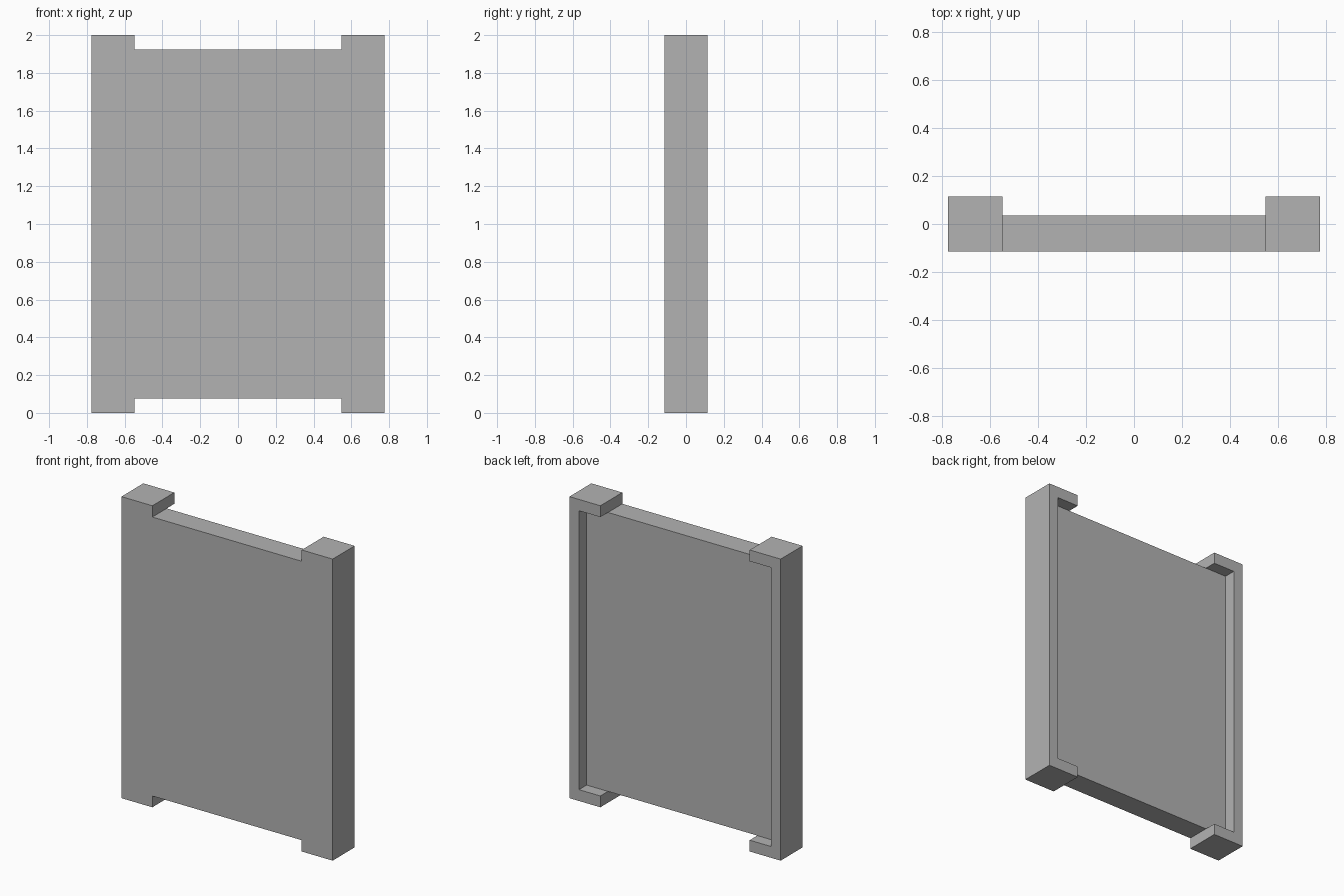
import bpy
import bmesh

cube = bpy.data.objects.get("Cube")
if cube:
    bpy.data.objects.remove(cube, do_unlink=True)

# Main dimensions
HALF_W, HEIGHT = 0.775, 2.0
FRONT, PANEL_BACK, BACK = -0.115, 0.035, 0.115
NOTCH_W, LIP = 0.548, 0.075
WALL = 0.07

grey = bpy.data.materials.new("plain_grey")
grey.use_nodes = True
colour = (0.45, 0.45, 0.45, 1)
grey.diffuse_color = colour
grey.node_tree.nodes["Principled BSDF"].inputs["Base Color"].default_value = colour


def extrude_outline(name, outline, y0, y1):
    """Make a solid from an outline in x and z, running from y0 to y1."""
    bm = bmesh.new()
    face = bm.faces.new([bm.verts.new((x, y0, z)) for x, z in outline])
    new = bmesh.ops.extrude_face_region(bm, geom=[face], use_keep_orig=True)
    for v in new["geom"]:
        if isinstance(v, bmesh.types.BMVert):
            v.co.y = y1
    bmesh.ops.recalc_face_normals(bm, faces=bm.faces)
    mesh = bpy.data.meshes.new(name)
    bm.to_mesh(mesh)
    bm.free()
    mesh.materials.append(grey)
    obj = bpy.data.objects.new(name, mesh)
    bpy.context.collection.objects.link(obj)
    return obj


# Panel with a wide notch in its top and bottom edges
low, high = LIP, HEIGHT - LIP
right_side = [(NOTCH_W, low), (NOTCH_W, 0), (HALF_W, 0),
              (HALF_W, HEIGHT), (NOTCH_W, HEIGHT), (NOTCH_W, high)]
left_side = [(-x, z) for x, z in reversed(right_side)]
panel = extrude_outline("panel", right_side + left_side, FRONT, BACK)

# Recess in the back, leaving side walls and corner tabs
inner = HALF_W - WALL
cutter = extrude_outline("recess_cutter",
                         [(-inner, low), (inner, low), (inner, high), (-inner, high)],
                         PANEL_BACK, BACK + 0.1)
cutter.hide_render = True
cutter.hide_viewport = True
cutter.display_type = 'WIRE'

recess = panel.modifiers.new("recess", 'BOOLEAN')
recess.operation = 'DIFFERENCE'
recess.solver = 'EXACT'
recess.object = cutter

# Bake the recess into the panel and drop the cutter
bpy.context.view_layer.update()
evaluated = panel.evaluated_get(bpy.context.evaluated_depsgraph_get())
finished = bpy.data.meshes.new_from_object(evaluated)
panel.modifiers.clear()
panel.data = finished
bpy.data.objects.remove(cutter, do_unlink=True)
